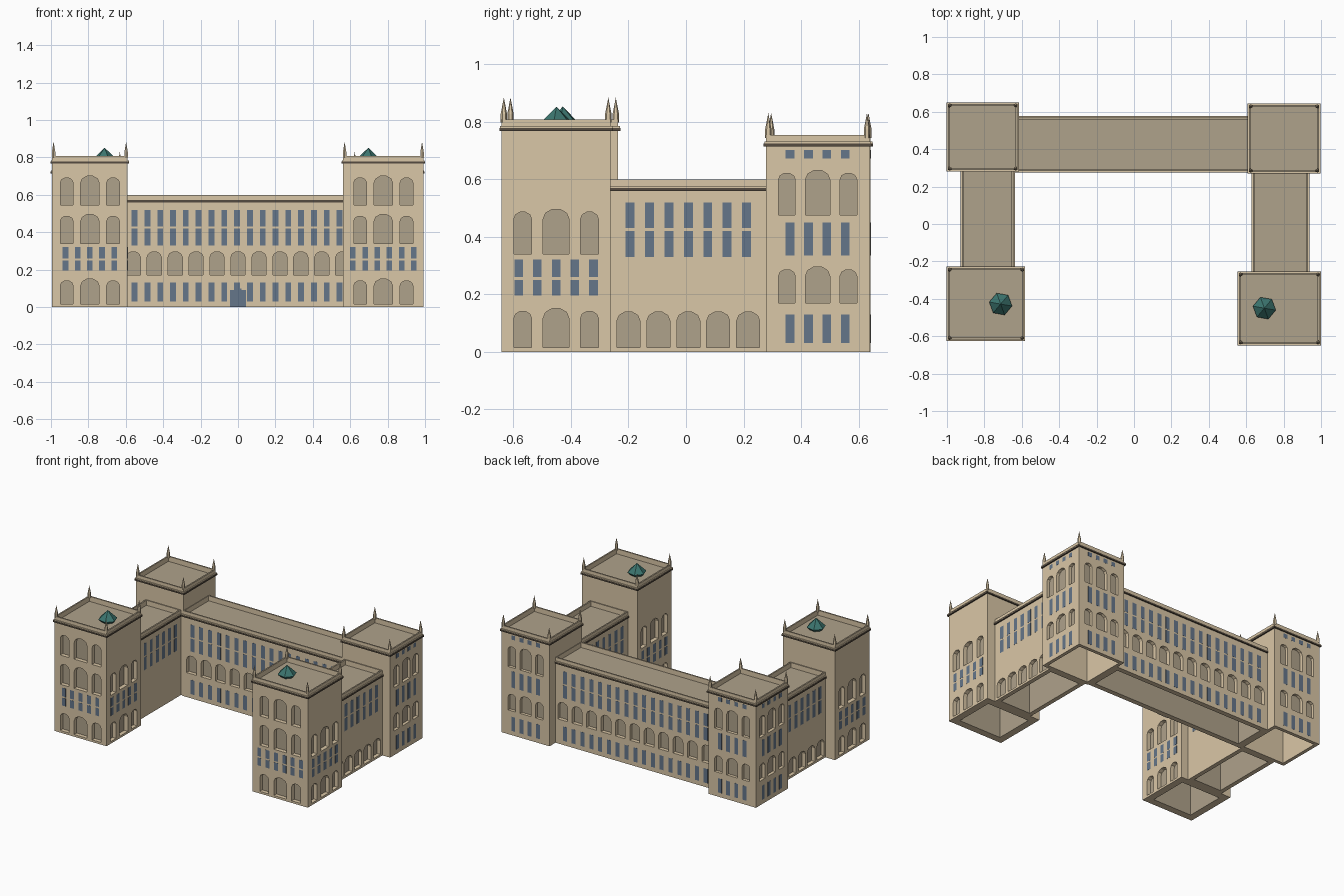
import bpy, bmesh, math
from mathutils import Matrix

if "Cube" in bpy.data.objects:
    bpy.data.objects.remove(bpy.data.objects["Cube"])

WALL, STONE, DARK, GLASS, COPPER = range(5)
MATS = []
for name, col in [("sandstone", (0.7, 0.57, 0.385)), ("taupe stone", (0.43, 0.36, 0.257)),
                  ("dark trim", (0.09, 0.07, 0.05)), ("blue glass", (0.13, 0.18, 0.255)),
                  ("green copper", (0.045, 0.18, 0.16))]:
    m = bpy.data.materials.new(name)
    m.use_nodes = True
    m.diffuse_color = (*col, 1)
    m.node_tree.nodes["Principled BSDF"].inputs["Base Color"].default_value = (*col, 1)
    MATS.append(m)


def finish(name, bm):
    mesh = bpy.data.meshes.new(name)
    bm.to_mesh(mesh)
    bm.free()
    for m in MATS:
        mesh.materials.append(m)
    ob = bpy.data.objects.new(name, mesh)
    bpy.context.scene.collection.objects.link(ob)
    return ob


def add_box(bm, b, z0, z1):
    """Box over the plan (x0, x1, y0, y1)."""
    mtx = Matrix.Translation(((b[0] + b[1]) / 2, (b[2] + b[3]) / 2, (z0 + z1) / 2)) \
        @ Matrix.Diagonal((b[1] - b[0], b[3] - b[2], z1 - z0, 1))
    bmesh.ops.create_cube(bm, size=1, matrix=mtx)
    bm.normal_update()


def sink(bm, up, rim, depth, rim_mat, side_mat, floor_mat):
    """Inset the top (up=1) or bottom (up=-1) face and push it into the box."""
    face = max(bm.faces, key=lambda f: up * f.calc_center_median().z)
    ring = bmesh.ops.inset_individual(bm, faces=[face], thickness=rim, use_even_offset=True)["faces"]
    for f in ring:
        f.material_index = rim_mat
    new = bmesh.ops.extrude_face_region(bm, geom=[face])["geom"]
    floor = next(g for g in new if isinstance(g, bmesh.types.BMFace))
    if face.is_valid:
        bmesh.ops.delete(bm, geom=[face], context="FACES")
    for v in floor.verts:
        v.co.z -= up * depth
    for e in floor.edges:
        for f in e.link_faces:
            f.material_index = side_mat
    floor.material_index = floor_mat
    bm.normal_update()


def place(b, side, u, z, d):
    """Point on a wall: u along it, z up, d outwards."""
    return {"front": (u, b[2] - d, z), "back": (u, b[3] + d, z),
            "left": (b[1] + d, u, z), "right": (b[0] - d, u, z)}[side]


def prism(bm, b, side, outline, d0, d1, mat, back_mat):
    inner = [bm.verts.new(place(b, side, u, z, d0)) for u, z in outline]
    outer = [bm.verts.new(place(b, side, u, z, d1)) for u, z in outline]
    n = len(outline)
    faces = [bm.faces.new((inner[i], inner[(i + 1) % n], outer[(i + 1) % n], outer[i])) for i in range(n)]
    faces.append(bm.faces.new(outer))
    for f in faces:
        f.material_index = mat
    cap = bm.faces.new(inner[::-1])
    cap.material_index = back_mat
    bmesh.ops.recalc_face_normals(bm, faces=faces + [cap])


def rect(u, w, z0, z1):
    return [(u - w / 2, z0), (u + w / 2, z0), (u + w / 2, z1), (u - w / 2, z1)]


def arch(u, w, z0, z1):
    rise = w * 0.38
    crown = math.sin(math.pi * 0.4)
    angles = [math.pi * k / 5 for k in range(6)]
    return [(u - w / 2, z0), (u + w / 2, z0)] + \
        [(u + w / 2 * math.cos(a), z1 - rise + rise * math.sin(a) / crown) for a in angles]


def row(c, step, n):
    return [c + (i - (n - 1) / 2) * step for i in range(n)]


def block(name, b, top, rim, inside, niche, windows, arches):
    """Storeyed hollow volume with niches, glass, cornice and parapet."""
    bm = bmesh.new()
    add_box(bm, b, 0, top)
    sink(bm, -1, rim, top - 0.09, WALL, inside, inside)
    sink(bm, 1, 0.01, 0.035, STONE, WALL, STONE)
    body = finish(name + "_walls", bm)

    # Arched niches
    bm = bmesh.new()
    for side, u, w, z0, z1 in arches:
        prism(bm, b, side, arch(u, w, z0, z1), -niche, 0.01, WALL, STONE)
    cutter = finish("niche_cutter", bm)
    mod = body.modifiers.new("niches", "BOOLEAN")
    mod.object, mod.operation, mod.solver = cutter, "DIFFERENCE", "EXACT"
    deps = bpy.context.evaluated_depsgraph_get()
    mesh = bpy.data.meshes.new_from_object(body.evaluated_get(deps))
    body.modifiers.clear()
    body.data = mesh
    bpy.data.objects.remove(cutter)

    # Glass plates
    bm = bmesh.new()
    for side, u, w, z0, z1 in windows:
        prism(bm, b, side, rect(u, w, z0, z1), -0.002, 0.0006, GLASS, GLASS)
    finish(name + "_windows", bm)

    # Cornice bands: dark course under a pale one
    bm = bmesh.new()
    for z0, z1, out, mat in ((top - 0.04, top - 0.029, 0.008, DARK), (top - 0.029, top - 0.023, 0.006, WALL)):
        for side in ("front", "back", "left", "right"):
            lo, hi = (b[0], b[1]) if side in ("front", "back") else (b[2], b[3])
            prism(bm, b, side, rect((lo + hi) / 2, hi - lo + 2 * out, z0, z1), -0.002, out, mat, mat)
    finish(name + "_cornice", bm)


def pinnacles(name, b, z):
    bm = bmesh.new()
    for x in (b[0] + 0.008, b[1] - 0.008):
        for y in (b[2] + 0.008, b[3] - 0.008):
            for r1, r2, z0, h in ((0.011, 0.011, z - 0.01, 0.03), (0.011, 0, z + 0.02, 0.057)):
                bmesh.ops.create_cone(bm, cap_ends=True, segments=6, radius1=r1, radius2=r2, depth=h,
                                      matrix=Matrix.Translation((x, y, z0 + h / 2)))
    for f in bm.faces:
        f.material_index = WALL
    finish(name + "_pinnacles", bm)


def lantern(name, x, y):
    bm = bmesh.new()
    for r1, r2, z0, z1 in ((0.04, 0.062, 0.771, 0.792), (0.062, 0, 0.792, 0.852)):
        bmesh.ops.create_cone(bm, cap_ends=False, segments=6, radius1=r1, radius2=r2, depth=z1 - z0,
                              matrix=Matrix.Translation((x, y, (z0 + z1) / 2)) @ Matrix.Rotation(math.radians(20), 4, "Z"))
    bmesh.ops.remove_doubles(bm, verts=bm.verts, dist=0.0005)
    for f in bm.faces:
        f.material_index = COPPER
    finish(name + "_lantern", bm)


def arch_trio(side, c, gap, z0, z1, wide):
    small = wide * 0.68
    return [(side, c - gap, small, z0, z1 - 0.01), (side, c, wide, z0, z1), (side, c + gap, small, z0, z1 - 0.01)]


# Front towers
for name, b, n, lx, ly in (("front_left_tower", (0.562, 0.992, -0.641, -0.262), 6, 0.697, -0.45),
                           ("front_right_tower", (-0.994, -0.59, -0.618, -0.236), 5, -0.713, -0.428)):
    cx, cy = (b[0] + b[1]) / 2, (b[2] + b[3]) / 2
    win, arcs = [], []
    for side, c, count, gap, wide in (("front", cx, n, 0.124, 0.1), ("left", cy, 5, 0.116, 0.09),
                                      ("right", cy, 5, 0.116, 0.09)):
        win += [(side, u, 0.03, z0, z1) for u in row(c, 0.065, count) for z0, z1 in ((0.195, 0.25), (0.26, 0.32))]
        for z in (0.015, 0.34) + ((0.545,) if side == "front" else ()):
            arcs += arch_trio(side, c, gap, z, z + (0.135 if z < 0.1 else 0.155), wide)
    block(name, b, 0.807, 0.05, STONE, 0.028, win, arcs)
    pinnacles(name, b, 0.807)
    lantern(name, lx, ly)

# Back towers
for name, b, outer in (("back_left_tower", (0.616, 0.988, 0.278, 0.637), "left"),
                       ("back_right_tower", (-0.994, -0.624, 0.288, 0.642), "right")):
    cx, cy = (b[0] + b[1]) / 2, (b[2] + b[3]) / 2
    win, arcs = [], []
    for side, c in (("back", cx), (outer, cy)):
        win += [(side, u, 0.03, z0, z1) for u in row(c, 0.064, 4)
                for z0, z1 in ((0.03, 0.13), (0.335, 0.45), (0.672, 0.702))]
        arcs += arch_trio(side, c, 0.107, 0.17, 0.295, 0.085) + arch_trio(side, c, 0.107, 0.475, 0.63, 0.085)
    block(name, b, 0.753, 0.024, WALL, 0.021, win, arcs)
    pinnacles(name, b, 0.753)

UPPER = ((0.33, 0.42), (0.43, 0.518))

# Main wing
main = (-0.63, 0.622, 0.283, 0.57)
win = [(s, u, 0.031, z0, z1) for s in ("front", "back") for u in row(-0.005, 0.0685, 17)
       for z0, z1 in UPPER + ((0.03, 0.13),)]
arcs = [(s, u, 0.076, 0.172, 0.295) for s in ("front", "back") for u in row(0, 0.112, 11)]
block("main_wing", main, 0.6, 0.035, STONE, 0.026, win, arcs)

# Stepped entrance
bm = bmesh.new()
half = [(0.043, 0), (0.043, 0.09), (0.02, 0.09), (0.02, 0.1)]
prism(bm, main, "front", half + [(-u, z) for u, z in reversed(half)], -0.002, 0.004, GLASS, GLASS)
finish("entrance_door", bm)

# Side wings
for name, b, outer, c in (("left_wing", (0.635, 0.929, -0.265, 0.281), "left", 0.008),
                          ("right_wing", (-0.919, -0.645, -0.239, 0.291), "right", 0.025)):
    win = [(s, u, 0.031, z0, z1) for s in ("left", "right") for u in row(c, 0.0675, 7) for z0, z1 in UPPER]
    arcs = [(outer, u, 0.08, 0.015, 0.138) for u in row(c, 0.104, 5)]
    block(name, b, 0.598, 0.03, STONE, 0.026, win, arcs)
